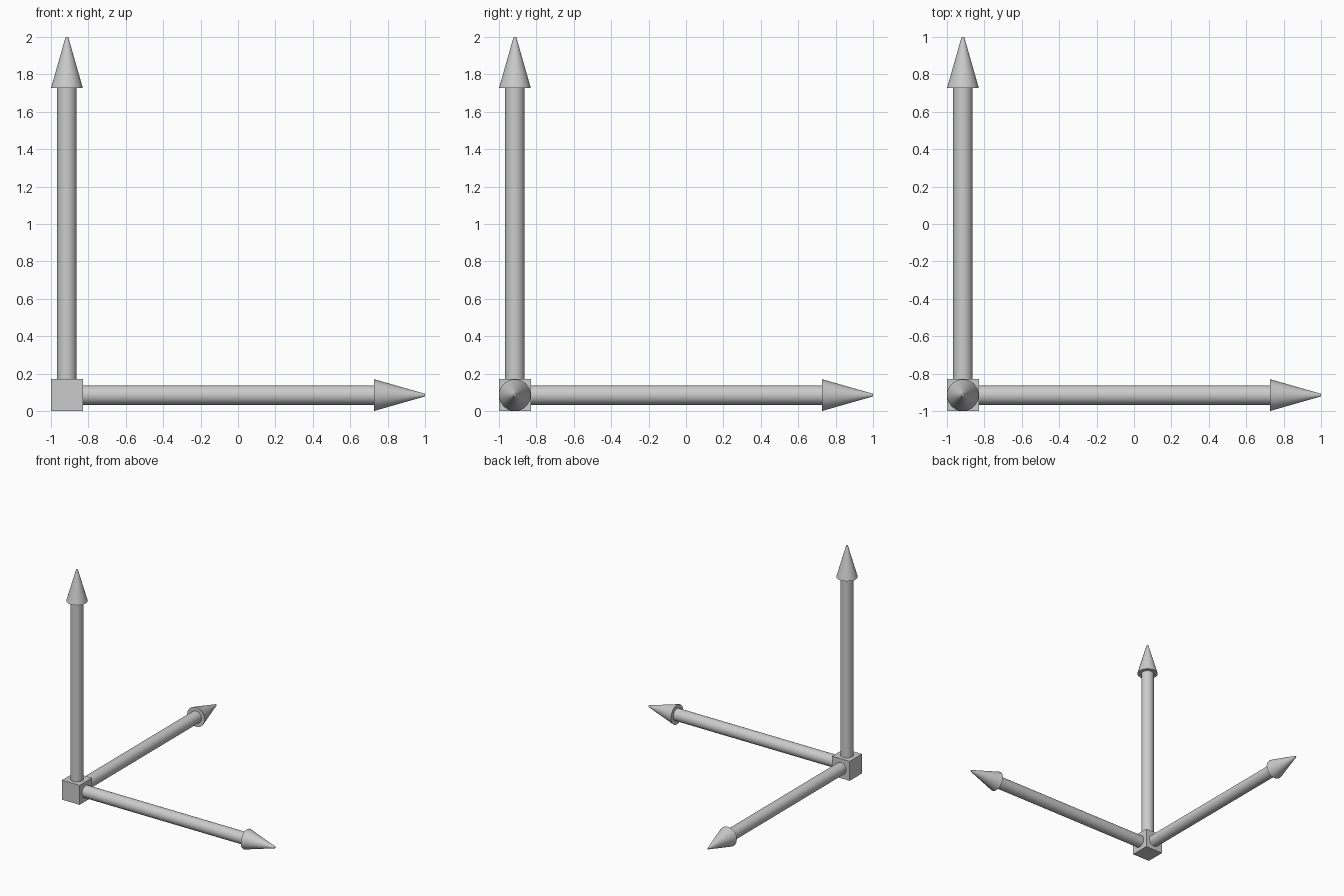
import bpy
from mathutils import Vector

if "Cube" in bpy.data.objects:
    bpy.data.objects.remove(bpy.data.objects["Cube"])

SIZE = 0.17                                   # corner cube edge
ORIGIN = Vector((-1 + SIZE / 2, -1 + SIZE / 2, SIZE / 2))
REACH = 2 - SIZE / 2                          # cube centre to arrow tip
HEAD = 0.273                                  # arrow head length


def rod(name, axis, start, end, r1, r2):
    """Round, optionally tapered part running along an axis from the cube centre."""
    bpy.ops.mesh.primitive_cone_add(
        vertices=32, radius1=r1, radius2=r2, depth=end - start,
        location=ORIGIN + axis * (start + end) / 2,
        rotation=axis.to_track_quat('Z', 'Y').to_euler())
    bpy.context.object.name = name
    bpy.ops.object.shade_smooth_by_angle()


# corner cube
bpy.ops.mesh.primitive_cube_add(size=SIZE, location=ORIGIN)
bpy.context.object.name = "corner_cube"

# one shaft and one blunt-tipped head per axis
for label, axis in (("x", (1, 0, 0)), ("y", (0, 1, 0)), ("z", (0, 0, 1))):
    axis = Vector(axis)
    rod(label + "_shaft", axis, SIZE / 2 - 0.005, REACH - HEAD, 0.052, 0.052)
    rod(label + "_arrow_head", axis, REACH - HEAD, REACH, SIZE / 2, 0.007)
